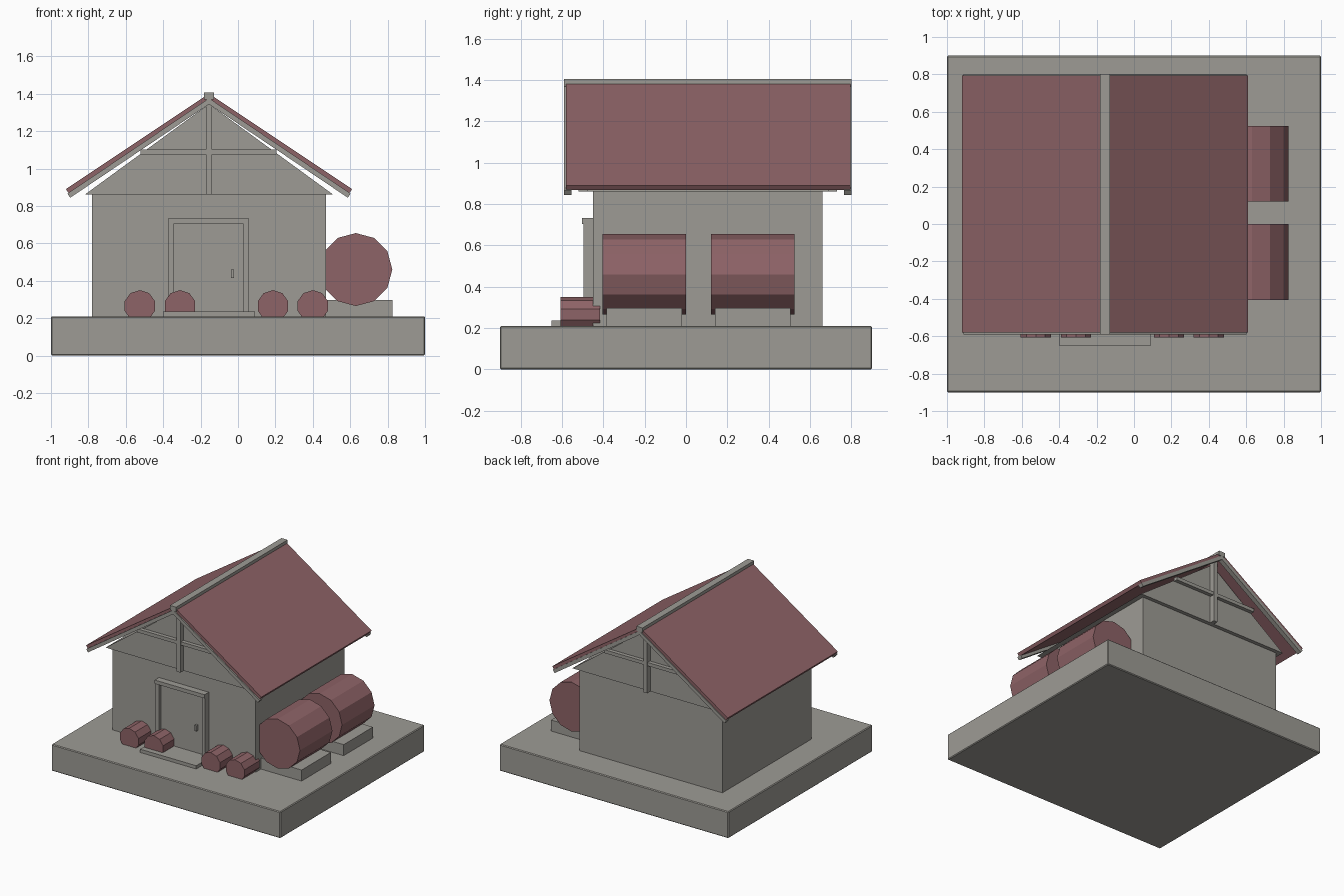
import bpy, bmesh, math
from mathutils import Matrix, Vector

cube = bpy.data.objects.get("Cube")
if cube:
    bpy.data.objects.remove(cube, do_unlink=True)


def material(name, rgb):
    m = bpy.data.materials.new(name)
    m.use_nodes = True
    m.diffuse_color = (*rgb, 1)
    m.node_tree.nodes["Principled BSDF"].inputs["Base Color"].default_value = (*rgb, 1)
    return m


STONE = material("warm grey", (0.34, 0.33, 0.30))
RED = material("dusty red", (0.27, 0.125, 0.135))
MID = -0.155  # centre line of the house


def prism(name, points, y0, y1, mat, bevel=0):
    """Extrude an xz outline from y0 to y1."""
    bm = bmesh.new()
    face = bm.faces.new([bm.verts.new((x, y0, z)) for x, z in points])
    new = bmesh.ops.extrude_face_region(bm, geom=[face])["geom"]
    bmesh.ops.translate(bm, vec=(0, y1 - y0, 0),
                        verts=[v for v in new if isinstance(v, bmesh.types.BMVert)])
    bmesh.ops.recalc_face_normals(bm, faces=bm.faces)
    mesh = bpy.data.meshes.new(name)
    bm.to_mesh(mesh)
    bm.free()
    mesh.materials.append(mat)
    obj = bpy.data.objects.new(name, mesh)
    bpy.context.collection.objects.link(obj)
    if bevel:
        mod = obj.modifiers.new("Bevel", "BEVEL")
        mod.width, mod.segments = bevel, 1
    return obj


def box(name, x, y, z, mat=STONE, bevel=0):
    outline = [(x[0], z[0]), (x[1], z[0]), (x[1], z[1]), (x[0], z[1])]
    return prism(name, outline, *y, mat, bevel)


def barrel(name, x, z, radius, sides, y0, y1):
    turn = 2 * math.pi / sides
    outline = [(x + radius * math.sin(i * turn), z + radius * math.cos(i * turn))
               for i in range(sides)]
    return prism(name, outline, y0, y1, RED)


# Ground slab, walls and loft
box("ground_slab", (-1, 1), (-0.9, 0.9), (0, 0.21), bevel=0.006)
box("house_walls", (-0.78, 0.47), (-0.45, 0.66), (0.2, 0.86))
prism("loft_gable", [(-0.82, 0.86), (0.51, 0.86), (MID, 1.345)], -0.48, 0.69, STONE)

# Roof slabs with barge boards beneath both ends
for side, s in (("left", 1), ("right", -1)):
    def slope(top, bottom, reach):
        return [(MID, 1.4 - top), (MID + s * reach, 0.89 - top),
                (MID + s * (reach - 0.015), 0.9 - bottom), (MID, 1.4 - bottom)]
    prism("roof_" + side, slope(0, 0.033, 0.765), -0.58, 0.795, RED)
    for end, y in (("front", -0.59), ("back", 0.765)):
        prism(f"barge_board_{end}_{side}", slope(0.024, 0.056, 0.757),
              y, y + 0.037, STONE)
box("ridge_beam", (MID - 0.027, MID + 0.027), (-0.59, 0.802), (1.37, 1.406))

# Timber cross on each gable
for end, y in (("front", -0.52), ("back", 0.69)):
    box("gable_post_" + end, (MID - 0.017, MID + 0.017), (y, y + 0.04), (0.86, 1.36))
    box("gable_rail_" + end, (-0.52, 0.205), (y + 0.005, y + 0.035), (1.075, 1.102))

# Doorway
box("door_step", (-0.4, 0.09), (-0.65, -0.44), (0.2, 0.236))
box("door_panel", (-0.345, 0.035), (-0.468, -0.44), (0.23, 0.705))
for side, x in (("left", 0.03), ("right", -0.375)):
    box("door_jamb_" + side, (x, x + 0.03), (-0.495, -0.44), (0.2, 0.705))
box("door_lintel", (-0.375, 0.06), (-0.503, -0.44), (0.703, 0.732))
box("door_handle", (-0.038, -0.022), (-0.49, -0.46), (0.415, 0.46))

# Small barrels along the front wall
for i, x in enumerate((-0.525, -0.31, 0.187, 0.4)):
    barrel(f"small_barrel_{i + 1}", x, 0.265, 0.085, 10, -0.607, -0.417)

# Large barrels on plinths by the side wall
for end, y in (("front", -0.405), ("back", 0.12)):
    barrel("large_barrel_" + end, 0.63, 0.46, 0.195, 12, y, y + 0.405)
    box("barrel_plinth_" + end, (0.45, 0.825), (y + 0.02, y + 0.385), (0.2, 0.297))
